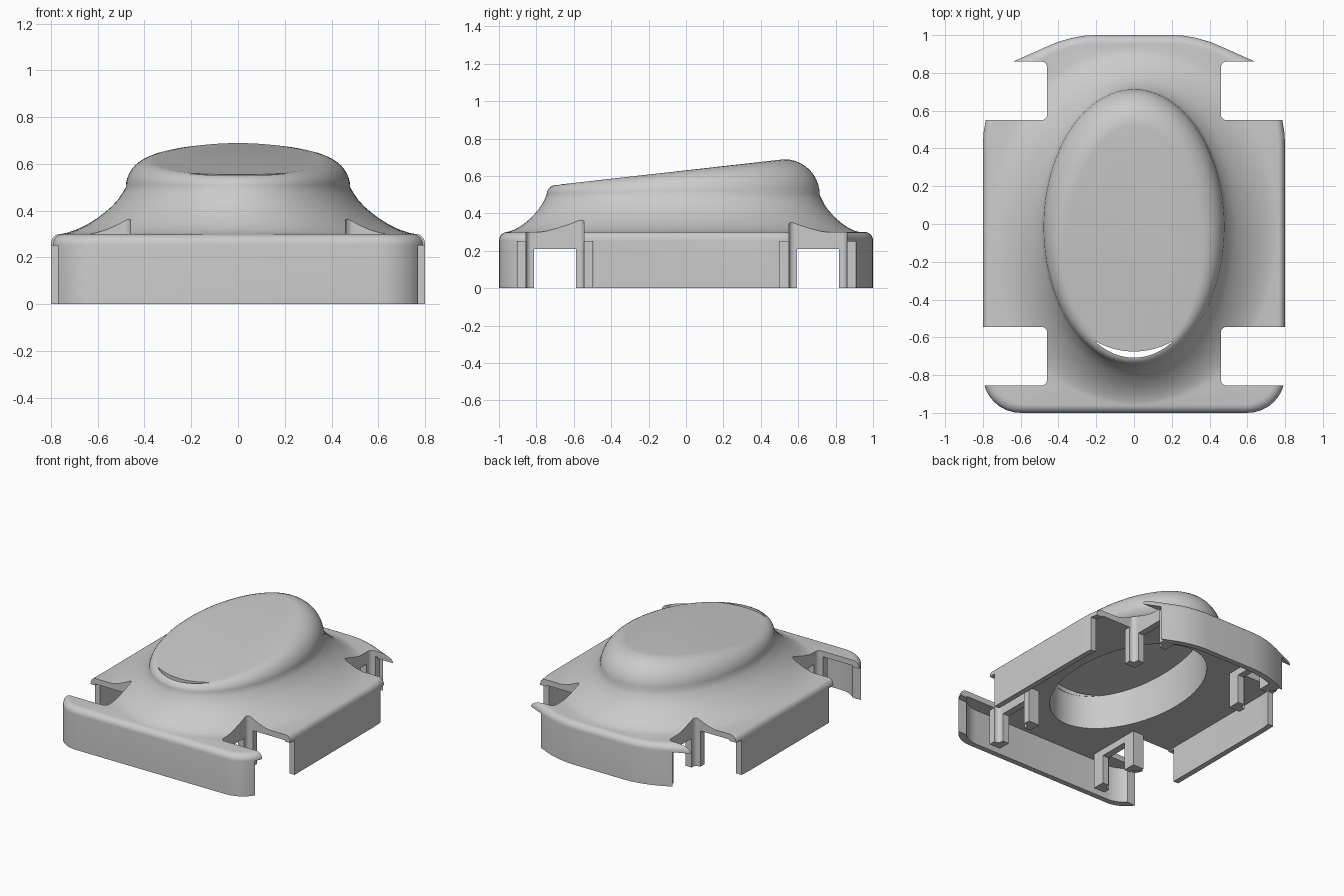
import bpy, bmesh, math
from math import sin, cos, pi, sqrt

cube = bpy.data.objects.get("Cube")
if cube:
    bpy.data.objects.remove(cube)

grey = bpy.data.materials.new("plain grey")
grey.use_nodes = True
colour = (0.6, 0.6, 0.6, 1)
grey.diffuse_color = colour
grey.node_tree.nodes["Principled BSDF"].inputs["Base Color"].default_value = colour


def loft(name, rings):
    """Closed solid through matching rings of points."""
    bm = bmesh.new()
    loops = [[bm.verts.new(p) for p in ring] for ring in rings]
    n = len(loops[0])
    for a, b in zip(loops, loops[1:]):
        for i in range(n):
            j = (i + 1) % n
            bm.faces.new((a[i], a[j], b[j], b[i]))
    bm.faces.new(loops[0])
    bm.faces.new(loops[-1])
    bmesh.ops.recalc_face_normals(bm, faces=bm.faces)
    mesh = bpy.data.meshes.new(name)
    bm.to_mesh(mesh)
    bm.free()
    ob = bpy.data.objects.new(name, mesh)
    bpy.context.collection.objects.link(ob)
    mesh.materials.append(grey)
    return ob


def prism(name, outline, z0, z1):
    return loft(name, [[(x, y, z) for x, y in outline] for z in (z0, z1)])


def box(name, x0, x1, y0, y1, z0, z1):
    return prism(name, [(x0, y0), (x1, y0), (x1, y1), (x0, y1)], z0, z1)


def combine(target, tool, operation):
    mod = target.modifiers.new("combine", 'BOOLEAN')
    mod.operation, mod.solver, mod.object = operation, 'EXACT', tool
    bpy.context.view_layer.objects.active = target
    bpy.ops.object.modifier_apply(modifier=mod.name)
    bpy.data.objects.remove(tool)


# Plan outline: rounded front corners, tapering tail
half = [(0.6 + 0.2 * sin(t * pi / 16), -0.8 - 0.2 * cos(t * pi / 16)) for t in range(9)]
half += [(0.8, 0.4), (0.797, 0.48), (0.785, 0.55), (0.64, 0.86), (0.46, 0.94),
         (0.4, 0.965), (0.33, 0.985), (0.26, 0.997), (0.2, 1)]
outline = half + [(-x, y) for x, y in reversed(half)]

# Base slab with a rounded top edge
EDGE = 0.045
rings = [[(x, y, 0) for x, y in outline]]
for k in range(9):
    t = k * pi / 16
    s = 1 - EDGE * (1 - cos(t))
    rings.append([(x * s, y * s, 0.3 - EDGE + EDGE * sin(t)) for x, y in outline])
shell = loft("cover_shell", rings)

# Flared dome with a tilted flat top
WAIST_X, WAIST_Y, MID, SLOPE = 0.48, 0.73, -0.015, 0.1125
SEGMENTS = 96
flare = [(1, 0.298), (0.86, 0.306), (0.72, 0.32), (0.57, 0.341), (0.42, 0.368),
         (0.3, 0.395), (0.2, 0.42), (0.12, 0.446), (0.05, 0.475)]


def dome_ring(height, out=None, turn=None):
    ring = []
    for i in range(SEGMENTS):
        a = 2 * pi * i / SEGMENTS
        x, y = WAIST_X * cos(a), MID + WAIST_Y * sin(a)
        nx, ny = cos(a) / WAIST_X, sin(a) / WAIST_Y
        size = sqrt(nx * nx + ny * ny)
        nx, ny = nx / size, ny / size
        if turn is None:
            d, z = out * (0.22 + 0.07 * nx * nx), height
        else:
            r = (0.13 + SLOPE * y) / (1 + SLOPE * ny)
            d, z = -r * (1 - cos(turn)), height + r * sin(turn)
        ring.append((x + nx * d, y + ny * d, z))
    return ring


rings = [dome_ring(0.275, 1)] + [dome_ring(z, d) for d, z in flare]
rings += [dome_ring(0.5, turn=k * pi / 20) for k in range(11)]
combine(shell, loft("dome", rings), 'UNION')

# Hollow underside and the oval pocket below the dome
combine(shell, prism("cavity", [(x * 0.95, y * 0.96) for x, y in outline], -0.1, 0.26), 'DIFFERENCE')
oval = [(0.415 * cos(2 * pi * i / 72), -0.06 + 0.65 * sin(2 * pi * i / 72)) for i in range(72)]
pocket = loft("pocket", [[(x, y, 0.1) for x, y in oval],
                         [(x, y, 0.58 + SLOPE * y) for x, y in oval]])
combine(shell, pocket, 'DIFFERENCE')

# Crescent slot at the front of the dome
xs = [-0.205 + 0.41 * i / 20 for i in range(21)]
slot = [(x, -0.058 - 0.65 * sqrt(1 - (x / 0.415) ** 2)) for x in xs]
slot += [(x, 0.025 - 0.7 * sqrt(1 - (x / 0.53) ** 2)) for x in reversed(xs)]
combine(shell, prism("slot", slot, 0.45, 0.8), 'DIFFERENCE')

# Wheel openings: wide cut in the skirt, lined arch on two posts, notch in the top
for side in (-1, 1):
    for mid in (-0.7, 0.705):
        def block(name, x0, x1, reach, z0, z1):
            a, b = sorted((side * x0, side * x1))
            return box(name, a, b, mid - reach, mid + reach, z0, z1)

        combine(shell, block("skirt_cut", 0.48, 1, 0.205, -0.1, 0.25), 'DIFFERENCE')
        combine(shell, block("arch", 0.41, 0.5, 0.204, 0, 0.28), 'UNION')
        corner = [(0.49 - 0.03 * sin(k * pi / 10), 0.125 + 0.03 * cos(k * pi / 10)) for k in range(6)]
        notch = [(1, 0.155)] + corner
        notch += [(x, -y) for x, y in reversed(notch)]
        notch = [(side * x, mid + y) for x, y in notch]
        combine(shell, prism("notch", notch, -0.1, 0.8), 'DIFFERENCE')
        combine(shell, block("arch_opening", 0.35, 0.6, 0.112, -0.1, 0.21), 'DIFFERENCE')

# Smooth curved faces, keep sharp edges
bpy.ops.object.select_all(action='DESELECT')
shell.select_set(True)
bpy.context.view_layer.objects.active = shell
bpy.ops.object.shade_smooth_by_angle(angle=math.radians(30))
